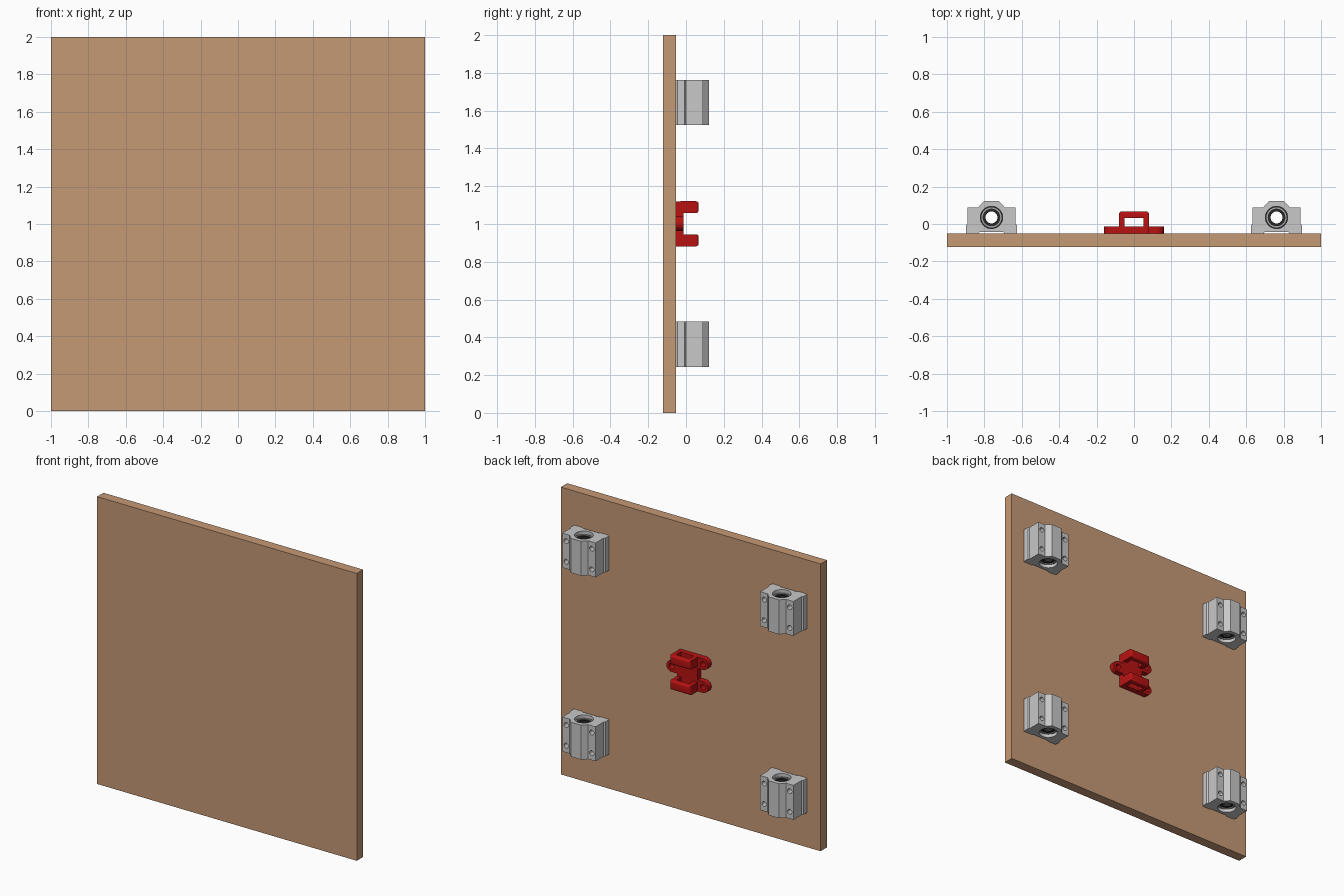
import bpy, bmesh, math
from mathutils import Matrix

if "Cube" in bpy.data.objects:
    bpy.data.objects.remove(bpy.data.objects["Cube"])


def material(name, rgb):
    m = bpy.data.materials.new(name)
    m.diffuse_color = (*rgb, 1)
    m.use_nodes = True
    m.node_tree.nodes["Principled BSDF"].inputs["Base Color"].default_value = m.diffuse_color
    return m


WOOD = material("wood", (0.565, 0.319, 0.178))
ALUMINIUM = material("aluminium", (0.58, 0.58, 0.58))
STEEL = material("steel", (0.40, 0.40, 0.40))
RUBBER = material("black_rubber", (0.02, 0.02, 0.02))
RED = material("red_plastic", (0.48, 0.006, 0.006))

FLOOR = -0.052   # back surface of the board
AXIS_Y = 0.035   # centre line of the linear bearings


def finish(bm, name, *mats):
    bmesh.ops.recalc_face_normals(bm, faces=bm.faces[:])
    me = bpy.data.meshes.new(name)
    bm.to_mesh(me)
    bm.free()
    ob = bpy.data.objects.new(name, me)
    bpy.context.collection.objects.link(ob)
    for m in mats:
        me.materials.append(m)
    return ob


def prism(bm, pts, to3d, lo, hi):
    """Extrude a 2D outline; to3d(u, v, w) places it in space."""
    a = [bm.verts.new(to3d(u, v, lo)) for u, v in pts]
    b = [bm.verts.new(to3d(u, v, hi)) for u, v in pts]
    bm.faces.new(a)
    bm.faces.new(b[::-1])
    for i in range(len(pts)):
        j = (i + 1) % len(pts)
        bm.faces.new((a[i], a[j], b[j], b[i]))


def xy(u, v, w):
    return (u, v, w)


def xz(u, v, w):
    return (u, w, v)


def circle(cx, cy, r, n=24):
    return [(cx + r * math.cos(2 * math.pi * i / n),
             cy + r * math.sin(2 * math.pi * i / n)) for i in range(n)]


def cut(ob, cutter):
    """Subtract the cutter, then delete it."""
    mod = ob.modifiers.new("cut", 'BOOLEAN')
    mod.object, mod.operation, mod.solver = cutter, 'DIFFERENCE', 'EXACT'
    dg = bpy.context.evaluated_depsgraph_get()
    me = bpy.data.meshes.new_from_object(ob.evaluated_get(dg))
    ob.modifiers.clear()
    ob.data = me
    bpy.data.objects.remove(cutter)


def smooth(ob):
    bpy.ops.object.select_all(action='DESELECT')
    ob.select_set(True)
    bpy.context.view_layer.objects.active = ob
    bpy.ops.object.shade_smooth_by_angle(angle=math.radians(30))


# Board
bm = bmesh.new()
prism(bm, [(-1, 0), (1, 0), (1, 2), (-1, 2)], xz, -0.122, FLOOR)
finish(bm, "board", WOOD)

# Bearing block: mirrored profile along z
half = [(0.064, -0.044), (0.070, FLOOR), (0.131, FLOOR), (0.1365, -0.046),
        (0.1365, -0.007), (0.128, 0.0), (0.128, 0.089), (0.071, 0.089),
        (0.040, 0.122)]
profile = half + [(-x, y) for x, y in reversed(half)]
bm = bmesh.new()
prism(bm, profile, xy, -0.12, 0.12)
block = finish(bm, "bearing_block", ALUMINIUM)

# Bore and four bolt holes
bm = bmesh.new()
prism(bm, circle(0, AXIS_Y, 0.0596, 48), xy, -0.2, 0.2)
cut(block, finish(bm, "bore_cutter", ALUMINIUM))
bm = bmesh.new()
for sx in (-1, 1):
    for sz in (-1, 1):
        prism(bm, circle(sx * 0.0985, sz * 0.0715, 0.017), xz, -0.1, 0.2)
cut(block, finish(bm, "bolt_cutter", ALUMINIUM))
smooth(block)

# Linear bearing: revolved ring section, coloured by radius
section = [(0.0598, 0.097), (0.054, 0.097), (0.054, 0.100), (0.047, 0.100),
           (0.047, 0.094), (0.032, 0.094)]
section += [(r, -z) for r, z in reversed(section)]
N = 48
bm = bmesh.new()
rings = [[bm.verts.new((r * math.cos(2 * math.pi * k / N),
                        AXIS_Y + r * math.sin(2 * math.pi * k / N), z))
          for r, z in section] for k in range(N)]
for k in range(N):
    p, q = rings[k], rings[(k + 1) % N]
    for i in range(len(section)):
        j = (i + 1) % len(section)
        f = bm.faces.new((p[i], p[j], q[j], q[i]))
        r = (section[i][0] + section[j][0]) / 2
        f.material_index = 0 if 0.0469 < r < 0.0541 else 1
bearing = finish(bm, "linear_bearing", STEEL, RUBBER)
smooth(bearing)

# Four copies of block and bearing
for part in (block, bearing):
    spots = [(x, z) for x in (-0.762, 0.762) for z in (0.363, 1.643)]
    part.location = (spots[0][0], 0, spots[0][1])
    for x, z in spots[1:]:
        c = part.copy()
        c.location = (x, 0, z)
        bpy.context.collection.objects.link(c)

# Belt clamp floor plate
PLATE = -0.014
bm = bmesh.new()
prism(bm, [(-0.08, 0.882), (0.08, 0.882), (0.08, 1.12), (-0.08, 1.12)],
      xz, FLOOR, PLATE)
finish(bm, "clamp_plate", RED)

# Clamp ears with screw holes: two on the left, one on the right
for n, (side, z) in enumerate([(-1, 1.081), (-1, 0.921), (1, 1.003)]):
    R = 0.039
    pts = [(side * 0.07, z - R)]
    for i in range(17):
        a = -math.pi / 2 + math.pi * i / 16
        pts.append((side * (0.121 + R * math.cos(a)), z + R * math.sin(a)))
    pts.append((side * 0.07, z + R))
    bm = bmesh.new()
    prism(bm, pts, xz, FLOOR, PLATE + 0.001)
    ear = finish(bm, f"clamp_ear_{n + 1}", RED)
    bm = bmesh.new()
    prism(bm, circle(side * 0.121, z, 0.019), xz, -0.1, 0.1)
    cut(ear, finish(bm, "ear_cutter", RED))
    smooth(ear)

# Clamp bridges: U-shaped arches with rounded outer edges
arch = [(-0.08, -0.03), (-0.08, 0.067), (0.08, 0.067), (0.08, -0.03),
        (0.05, -0.03), (0.05, 0.033), (-0.05, 0.033), (-0.05, -0.03)]
for name, lo, hi in (("lower_bridge", 0.8815, 0.945),
                     ("upper_bridge", 1.058, 1.1205)):
    bm = bmesh.new()
    prism(bm, arch, xy, lo, hi)
    top = [e for e in bm.edges if all(v.co.y > 0.06 for v in e.verts)]
    bmesh.ops.bevel(bm, geom=top, offset=0.014, segments=4, profile=0.5,
                    affect='EDGES')
    smooth(finish(bm, name, RED))
